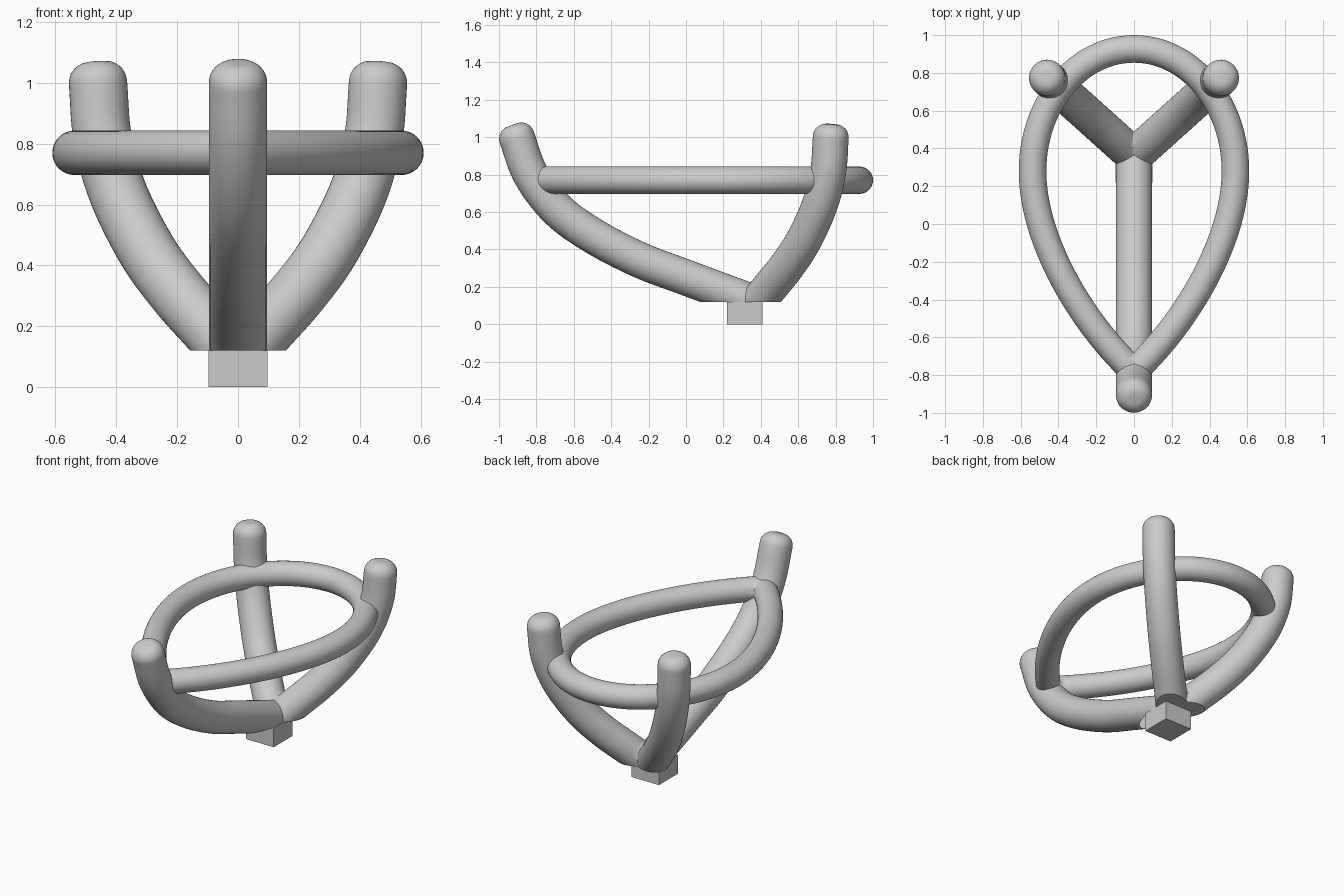
import bpy, bmesh, math
from mathutils import Vector
from mathutils.geometry import interpolate_bezier

if "Cube" in bpy.data.objects:
    bpy.data.objects.remove(bpy.data.objects["Cube"])

SIDES = 40


def spline(pts, steps=8):
    """Smooth Catmull-Rom path through the given points."""
    p = [Vector(q) for q in pts]
    p = [2 * p[0] - p[1]] + p + [2 * p[-1] - p[-2]]
    out = []
    for a, b, c, d in zip(p, p[1:], p[2:], p[3:]):
        out += interpolate_bezier(b, b + (c - a) / 6, c - (d - b) / 6, c, steps + 1)[:-1]
    return out + [p[-2]]


def tube(name, path, radius, side, dome=0.0, cuts=()):
    """Sweep a circle along a planar path (side = plane normal), with an optional domed end."""
    bm = bmesh.new()
    side = Vector(side).normalized()
    rows = []
    for i, c in enumerate(path):
        t = (path[min(i + 1, len(path) - 1)] - path[max(i - 1, 0)]).normalized()
        rows.append((c, t, radius))
    if dome:
        c, t, _ = rows[-1]
        for k in range(1, 9):
            a = k / 8 * math.pi / 2
            rows.append((c + t * dome * math.sin(a), t, radius - dome * (1 - math.cos(a))))
    rings = []
    for c, t, r in rows:
        up = t.cross(side)
        rings.append([bm.verts.new(c + r * (math.cos(a) * side + math.sin(a) * up))
                      for a in (2 * math.pi * k / SIDES for k in range(SIDES))])
    for a, b in zip(rings, rings[1:]):
        for k in range(SIDES):
            j = (k + 1) % SIDES
            bm.faces.new((a[k], a[j], b[j], b[k]))
    bm.faces.new(rings[0])
    bm.faces.new(rings[-1])
    # trim with planes, keeping the side the normal points to
    for co, no, cap in cuts:
        res = bmesh.ops.bisect_plane(bm, geom=bm.verts[:] + bm.edges[:] + bm.faces[:],
                                     plane_co=co, plane_no=no, clear_inner=True)
        if cap:
            edges = [e for e in res["geom_cut"] if isinstance(e, bmesh.types.BMEdge)]
            bmesh.ops.holes_fill(bm, edges=edges, sides=0)
    bmesh.ops.recalc_face_normals(bm, faces=bm.faces[:])
    return finish(name, bm)


def finish(name, bm):
    me = bpy.data.meshes.new(name)
    bm.to_mesh(me)
    bm.free()
    ob = bpy.data.objects.new(name, me)
    bpy.context.collection.objects.link(ob)
    bpy.ops.object.select_all(action='DESELECT')
    ob.select_set(True)
    bpy.context.view_layer.objects.active = ob
    bpy.ops.object.shade_smooth_by_angle(angle=math.radians(35))
    return ob


def mirror_x(ob):
    m = ob.modifiers.new("Mirror", 'MIRROR')
    m.use_clip = True


FLOOR = ((0, 0, 0.12), (0, 0, 1), True)
MIDDLE = ((0, 0, 0), (1, 0, 0), False)

# front prong, curving up from the hub to the pointed end
front = spline([(0, y, z) for y, z in [(0.35, 0.12), (0, 0.25), (-0.25, 0.345), (-0.5, 0.475),
                                       (-0.69, 0.615), (-0.83, 0.8), (-0.905, 1.0)]])
tube("front_prong", front, 0.096, (1, 0, 0), 0.07, [FLOOR])

# pair of back prongs
back = spline([(x, 0.36 + 0.9 * x, z) for x, z in [(-0.05, 0.035), (0.1, 0.2), (0.2, 0.312),
               (0.3, 0.45), (0.395, 0.64), (0.445, 0.82), (0.46, 1.0)]])
mirror_x(tube("back_prongs", back, 0.096, (0.9, -1, 0), 0.07, [FLOOR, MIDDLE]))

# teardrop rail: half path, mirrored
Z = 0.77
V = lambda x, y: Vector((x, y, Z))
rail = interpolate_bezier(V(0, -0.78), V(0.26, -0.54), V(0.537, -0.1), V(0.537, 0.28), 32)[:-1]
rail += interpolate_bezier(V(0.537, 0.28), V(0.537, 0.637), V(0.297, 0.927), V(0, 0.927), 28)
d = (rail[0] - rail[1]).normalized()
rail = [rail[0] + d * 0.15] + rail + [V(-0.02, 0.927)]
mirror_x(tube("teardrop_rail", rail, 0.073, (0, 0, 1), 0, [MIDDLE]))

# square foot under the hub
bpy.ops.mesh.primitive_cube_add(size=1, location=(0, 0.315, 0.06))
foot = bpy.context.object
foot.name = "foot"
foot.scale = (0.194, 0.19, 0.12)
